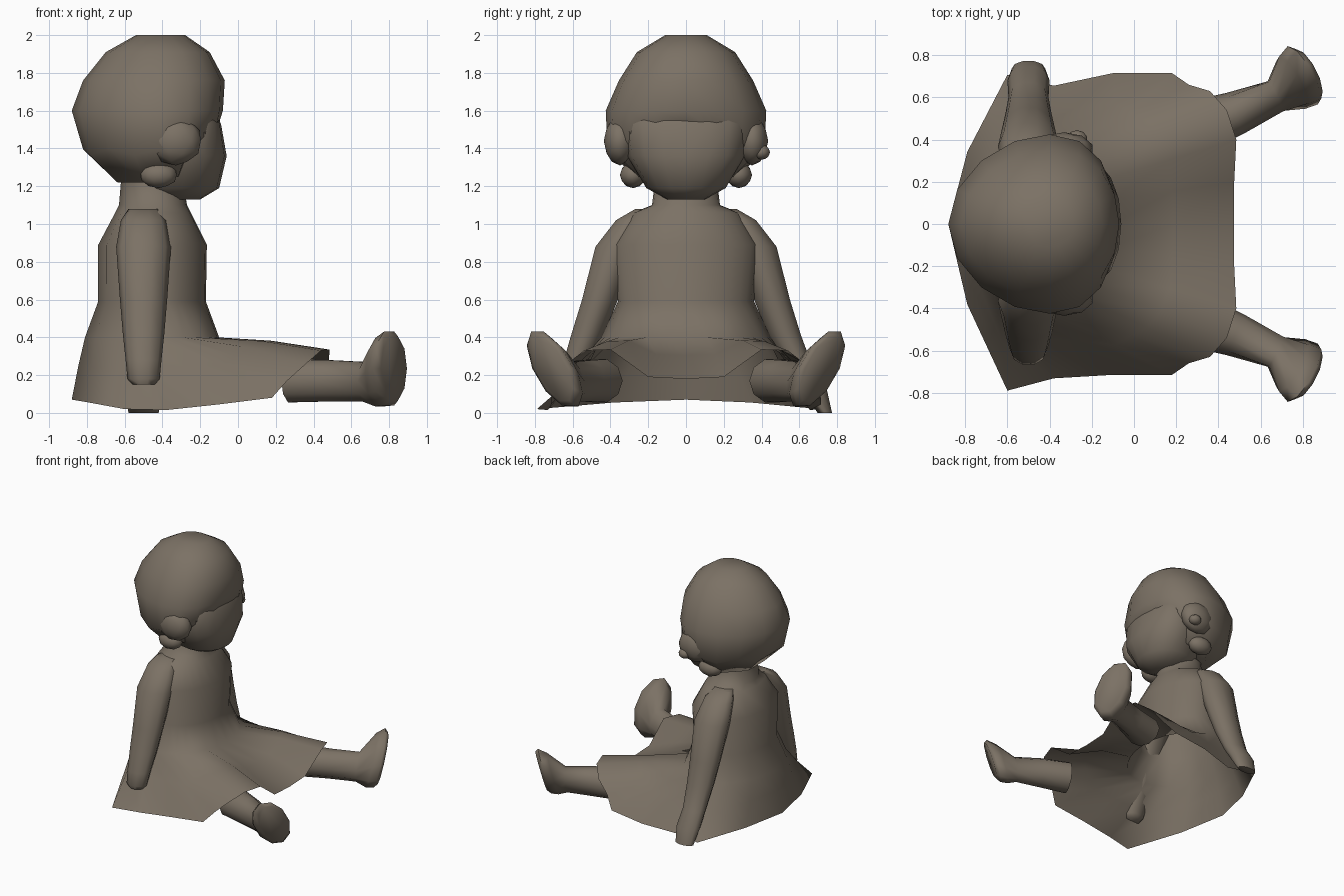
import bpy, bmesh
from math import sin, cos, pi, radians, atan2
from mathutils import Vector

cube = bpy.data.objects.get("Cube")
if cube:
    bpy.data.objects.remove(cube, do_unlink=True)

CLAY = (0.2, 0.167, 0.13, 1)
clay = bpy.data.materials.new("warm grey clay")
clay.use_nodes = True
clay.diffuse_color = CLAY
bsdf = clay.node_tree.nodes["Principled BSDF"]
bsdf.inputs["Base Color"].default_value = CLAY
bsdf.inputs["Roughness"].default_value = 0.9


def finish(name, bm, angle=65):
    """Turn a bmesh into a softly shaded object."""
    bmesh.ops.recalc_face_normals(bm, faces=bm.faces)
    mesh = bpy.data.meshes.new(name)
    bm.to_mesh(mesh)
    bm.free()
    mesh.materials.append(clay)
    obj = bpy.data.objects.new(name, mesh)
    bpy.context.collection.objects.link(obj)
    bpy.ops.object.select_all(action='DESELECT')
    obj.select_set(True)
    bpy.context.view_layer.objects.active = obj
    bpy.ops.object.shade_smooth_by_angle(angle=radians(angle))


def loft(name, rings, cap_last=True):
    """Bridge equal-length rings of points into a skin."""
    bm = bmesh.new()
    loops = [[bm.verts.new(p) for p in ring] for ring in rings]
    n = len(loops[0])
    for a, b in zip(loops, loops[1:]):
        for i in range(n):
            j = (i + 1) % n
            bm.faces.new((a[i], a[j], b[j], b[i]))
    bm.faces.new(loops[0])
    if cap_last:
        bm.faces.new(loops[-1])
    finish(name, bm)


def oval(center, u, v, n=10):
    c, u, v = Vector(center), Vector(u), Vector(v)
    return [c + u * cos(2 * pi * i / n) + v * sin(2 * pi * i / n) for i in range(n)]


def head_ring(z, front, back, ry, cheek=0, lift=0, wave=0):
    """Level oval; cheek pushes its sides forward, lift raises its front."""
    cx, rx = (front + back) / 2, (front - back) / 2
    ring = oval((cx, 0, z), (rx, 0, 0), (0, ry, 0), 16)
    for i, p in enumerate(ring):
        p.z += lift * max(0, (p.x - cx) / rx) ** 2 + wave * (-1) ** i
        p.x += cheek * (p.y / ry) ** 2
    return ring


# Dress: one open shell from neck to hem, draped over the knees
half_hem = [(.475, 0, .18), (.475, .2, .19), (.485, .4, .335), (.44, .54, .33),
            (.36, .63, .26), (.26, .66, .17), (.18, .715, .08), (-.1, .715, .045),
            (-.38, .69, .015), (-.6, .745, .02), (-.79, .36, .055), (-.88, 0, .07)]
hem = [Vector(p) for p in half_hem]
hem += [Vector((x, -y, z)) for x, y, z in half_hem[-2:0:-1]]
for p in hem:
    if p.x < -.2:
        p.y *= .95 if p.y > 0 else 1.06

AXIS = -.455
angles = []
for i, p in enumerate(hem):
    polar = atan2(p.y, p.x - AXIS) % (2 * pi)
    angles.append((polar + 2 * pi * i / len(hem)) / 2)


def body_ring(z, front, back, ry):
    cx, rx = (front + back) / 2, (front - back) / 2
    return [Vector((cx + rx * cos(a), ry * sin(a), z)) for a in angles]


upper = [body_ring(*r) for r in (
    (1.22, -.29, -.62, .165), (1.1, -.27, -.63, .18), (1.06, -.25, -.65, .28),
    (.89, -.165, -.74, .39), (.59, -.17, -.74, .36), (.4, -.1, -.81, .45))]
middle = [a.lerp(b, .5) + Vector((0, 0, .015)) for a, b in zip(upper[-1], hem)]
for p in middle:
    if p.x < -.1:
        p.y *= .95
loft("dress_and_neck", upper + [middle, hem], cap_last=False)


# Arms: hanging sleeves; the left hand reaches further out and down
def arm(name, side, wrist):
    sections = [(1.08, .22, .08, .05), (1.02, .285, .12, .09), (.88, .365, .145, .12),
                (.6, .455, .125, .1), (.42, .52, .11, .09)] + wrist
    loft(name, [oval((-.5, side * y, z), (rx, 0, 0), (0, ry, 0))
                for z, y, rx, ry in sections])


arm("left_arm", 1, [(.24, .6, .095, .075), (.12, .68, .1, .07), (0, .735, .08, .04)])
arm("right_arm", -1, [(.28, .575, .095, .075), (.18, .605, .085, .065), (.15, .61, .06, .05)])


# Legs: shins emerging from the dress, feet upright with toes turned out
def leg(name, side):
    sections = [  # centre, heading, half width, half height, outward lean of top
        ((.28, .455, .17), 23, .13, .12, 0), ((.48, .525, .17), 23, .105, .115, 0),
        ((.67, .605, .165), 27, .08, .11, .02), ((.75, .67, .215), 38, .125, .19, .075),
        ((.8, .705, .235), 39, .14, .205, .085), ((.825, .715, .235), 39, .11, .18, .075)]
    rings = []
    for (x, y, z), heading, w, h, lean in sections:
        a = radians(heading)
        rings.append(oval((x, side * y, z), (w * sin(a), -side * w * cos(a), 0),
                          (0, side * lean, h)))
    loft(name, rings)


leg("left_leg", 1)
leg("right_leg", -1)

# Head: a face flush with the brow, under a hair cap cut diagonally at the sides
loft("face", [head_ring(*r) for r in (
    (1.13, -.2, -.42, .1), (1.19, -.1, -.55, .21, .03), (1.36, -.06, -.6, .31, .06),
    (1.53, -.09, -.6, .33, .08), (1.66, -.15, -.6, .27, .05))])
loft("hair", [head_ring(*r) for r in (
    (2, -.28, -.54, .11), (1.91, -.15, -.7, .26, .03), (1.76, -.07, -.82, .355, .05),
    (1.6, -.08, -.88, .425, .08), (1.38, -.1, -.82, .415, .06, .14, .015),
    (1.24, -.2, -.66, .27, .03, .22, .02))])


# Hair locks: soft lumps breaking up the edge of the cap
def lock(name, center, size):
    bm = bmesh.new()
    bmesh.ops.create_icosphere(bm, subdivisions=2, radius=1)
    for v in bm.verts:
        v.co = Vector([c + p * s for c, p, s in zip(center, v.co, size)])
    finish(name, bm)


for side, label in ((1, "left"), (-1, "right")):
    lock(label + "_side_lock", (-.33, side * .35, 1.44), (.14, .085, .13))
    lock(label + "_lower_lock", (-.42, side * .28, 1.26), (.1, .07, .07))
lock("loose_curl", (-.27, .4, 1.38), (.05, .045, .04))
